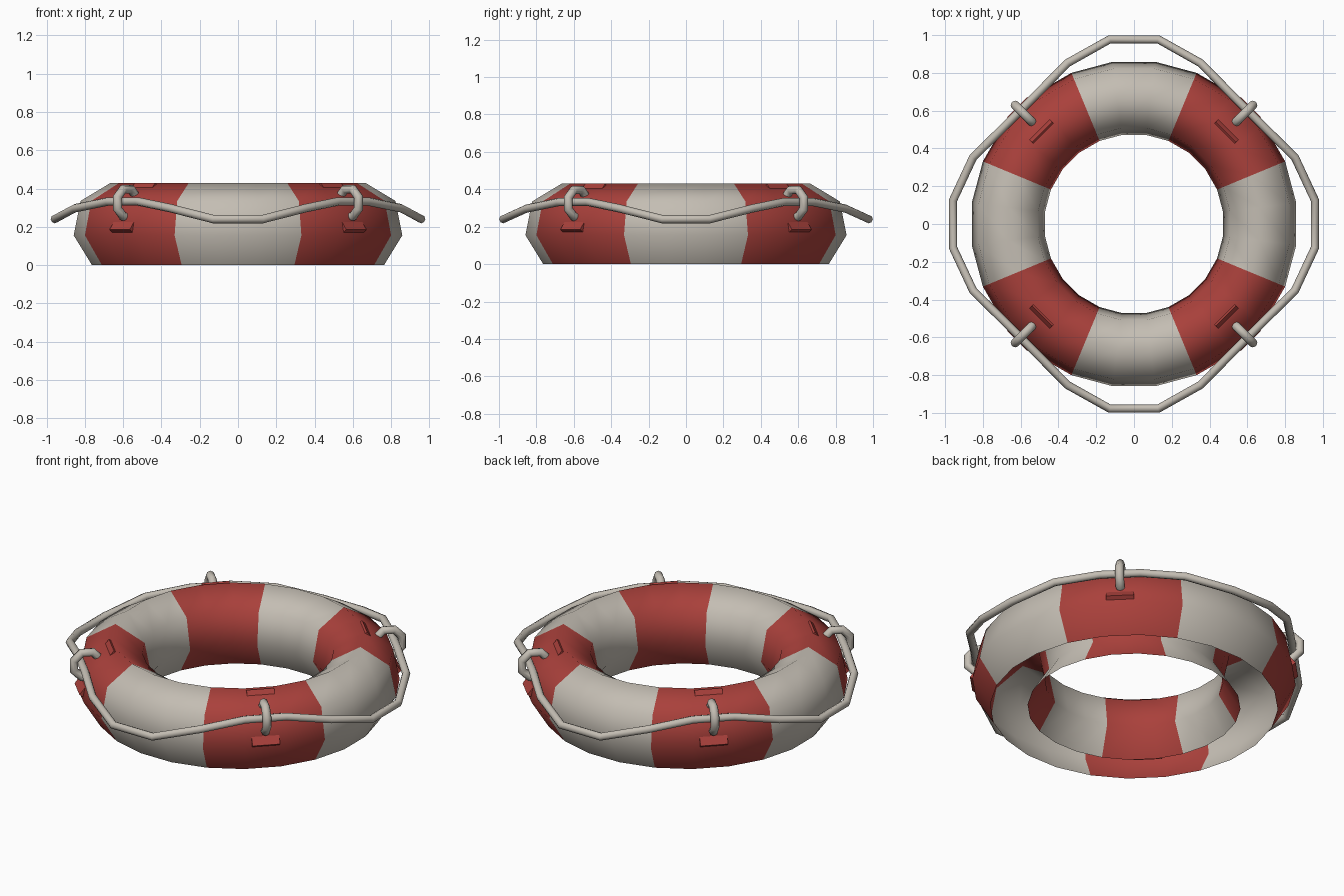
import bpy, bmesh, math
from mathutils import Vector

if "Cube" in bpy.data.objects:
    bpy.data.objects.remove(bpy.data.objects["Cube"])


def material(name, rgb):
    m = bpy.data.materials.new(name)
    m.diffuse_color = (*rgb, 1)
    m.use_nodes = True
    m.node_tree.nodes["Principled BSDF"].inputs["Base Color"].default_value = m.diffuse_color
    return m


WHITE = material("off_white", (0.55, 0.51, 0.45))
RED = material("faded_red", (0.40, 0.052, 0.044))


def finish(name, bm, mats, angle=None):
    me = bpy.data.meshes.new(name)
    bm.to_mesh(me)
    bm.free()
    for m in mats:
        me.materials.append(m)
    ob = bpy.data.objects.new(name, me)
    bpy.context.collection.objects.link(ob)
    if angle:
        bpy.ops.object.select_all(action='DESELECT')
        ob.select_set(True)
        bpy.context.view_layer.objects.active = ob
        bpy.ops.object.shade_smooth_by_angle(angle=math.radians(angle))
    return ob


def polar(r, deg, z):
    a = math.radians(deg)
    return Vector((r * math.cos(a), r * math.sin(a), z))


def sweep(name, pts, up, radius, sides):
    """Closed round tube through pts; up is a direction across the path."""
    bm = bmesh.new()
    n = len(pts)
    rings = []
    for i, p in enumerate(pts):
        t = (pts[(i + 1) % n] - pts[i - 1]).normalized()
        side = t.cross(up).normalized()
        top = side.cross(t)
        rings.append([bm.verts.new(p + radius * (side * math.cos(a) + top * math.sin(a)))
                      for a in (2 * math.pi * k / sides for k in range(sides))])
    for i in range(n):
        a, b = rings[i], rings[(i + 1) % n]
        for k in range(sides):
            l = (k + 1) % sides
            bm.faces.new((a[k], b[k], b[l], a[l]))
    bmesh.ops.recalc_face_normals(bm, faces=bm.faces)
    finish(name, bm, [WHITE], 80)


# Float ring: seven-sided section, open underneath, bands of three segments
profile = [(0.77, 0), (0.866, 0.155), (0.83, 0.335), (0.671, 0.43),
           (0.512, 0.335), (0.476, 0.155), (0.57, 0)]
bm = bmesh.new()
cols = [[bm.verts.new(polar(r, 7.5 + 15 * i, z)) for r, z in profile] for i in range(24)]
for i in range(24):
    a, b = cols[i], cols[(i + 1) % 24]
    for j in range(len(profile) - 1):
        f = bm.faces.new((a[j], b[j], b[j + 1], a[j + 1]))
        f.material_index = int((i - 1) % 6 < 3)
finish("float_ring", bm, [WHITE, RED], 80)

# Grab rope: sags down and outward between the four loops
path = []
for i in range(24):
    deg = 7.5 + 15 * i
    p = polar(1, deg, 0)
    off = abs((deg + 45) % 90 - 45)
    if off < 10:
        r, z = (0.986 if abs(p.y) > abs(p.x) else 0.966), 0.24
    elif off < 25:
        r, z = 0.922, 0.297
    else:
        r, z = 0.857, 0.332
    path.append(polar(r, deg, z))
sweep("grab_rope", path, Vector((0, 0, 1)), 0.022, 8)

# Rope loops and the tilted mounting pads beneath them
for q in range(4):
    deg = 45 + 90 * q
    tangent = polar(1, deg + 90, 0)
    pts = [polar(0.82 + 0.077 * math.cos(a), deg, 0.325 + 0.077 * math.sin(a))
           for a in (math.pi * (k + 0.5) / 4 for k in range(8))]
    sweep(f"rope_loop_{q + 1}", pts, tangent, 0.024, 8)

    bm = bmesh.new()
    section = [(0.875, 0.185), (0.688, 0.43), (0.64, 0.394), (0.827, 0.149)]
    ends = [[bm.verts.new(polar(r, deg, z) + tangent * s) for r, z in section]
            for s in (-0.075, 0.075)]
    bm.faces.new(ends[0])
    bm.faces.new(ends[1])
    for k in range(4):
        l = (k + 1) % 4
        bm.faces.new((ends[0][k], ends[1][k], ends[1][l], ends[0][l]))
    bmesh.ops.recalc_face_normals(bm, faces=bm.faces)
    finish(f"loop_pad_{q + 1}", bm, [RED])
